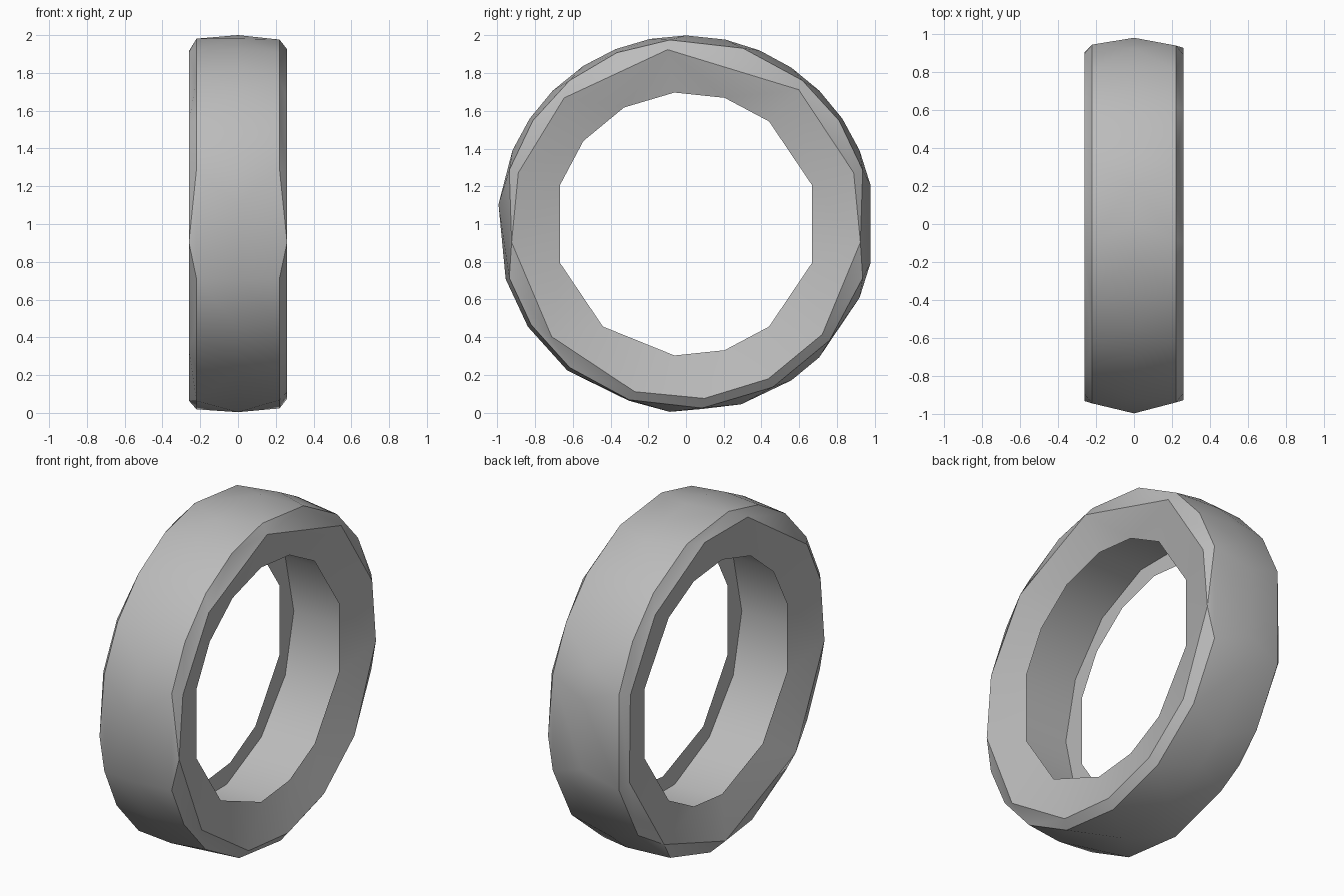
import bpy, bmesh, math

cube = bpy.data.objects.get("Cube")
if cube:
    bpy.data.objects.remove(cube)

# Material
rubber = bpy.data.materials.new("grey_rubber")
rubber.use_nodes = True
grey = (0.5, 0.5, 0.5, 1)
rubber.diffuse_color = grey
rubber.node_tree.nodes["Principled BSDF"].inputs["Base Color"].default_value = grey

# Corner angles of each irregular ring, in degrees around the axle
BEAD = [17, 51, 73, 95, 118, 141, 163, 197, 231, 265, 287, 309, 343]
WALL_LEFT = [17, 50, 96, 134, 163, 186, 220, 253, 276, 298, 321, 354]
WALL_RIGHT = [17, 45, 78, 103, 145, 163, 186, 225, 270, 308, 345]
SHOULDER = [17, 34, 51, 72, 95, 112, 129, 146, 163, 197, 213, 231, 252, 275, 298, 321, 343]
CROWN = [12, 23, 34, 45, 56, 67, 78, 90, 101, 112, 123, 135, 146, 157, 174,
         197, 213, 231, 265, 287, 304, 315, 337, 348]
LINER = [k * 360 / 14 for k in range(14)]

# Closed cross-section: (x, radius, corner angles)
SECTION = [
    (0.195, 0.70, BEAD),
    (0.26, 0.93, WALL_LEFT),
    (0.22, 0.98, SHOULDER),
    (0.0, 1.0, CROWN),
    (-0.22, 0.985, SHOULDER),
    (-0.26, 0.935, WALL_RIGHT),
    (-0.195, 0.70, BEAD),
    (-0.20, 0.81, LINER),
    (0.20, 0.81, LINER),
]

bm = bmesh.new()


def make_ring(x, radius, angles):
    ring = []
    for a in angles:
        t = math.radians(a)
        ring.append((a, bm.verts.new((x, radius * math.cos(t), 1 + radius * math.sin(t)))))
    return ring


def next_mid(ring, i):
    """Angle halfway along the ring's next edge."""
    if i >= len(ring):
        return math.inf
    after = ring[i + 1][0] if i + 1 < len(ring) else ring[0][0] + 360
    return (ring[i][0] + after) / 2


def zip_rings(a, b):
    """Join two rings of different corner counts with triangles."""
    i = j = 0
    while i < len(a) or j < len(b):
        va, vb = a[i % len(a)][1], b[j % len(b)][1]
        if next_mid(a, i) <= next_mid(b, j):
            i += 1
            bm.faces.new((va, vb, a[i % len(a)][1]))
        else:
            j += 1
            bm.faces.new((va, vb, b[j % len(b)][1]))


# Tyre shell: tread, dished side walls and hollow inside
rings = [make_ring(*s) for s in SECTION]
for k, ring in enumerate(rings):
    zip_rings(ring, rings[(k + 1) % len(rings)])
bmesh.ops.recalc_face_normals(bm, faces=bm.faces)

mesh = bpy.data.meshes.new("tyre")
bm.to_mesh(mesh)
bm.free()
mesh.materials.append(rubber)
tyre = bpy.data.objects.new("tyre", mesh)
bpy.context.collection.objects.link(tyre)

bpy.ops.object.select_all(action="DESELECT")
tyre.select_set(True)
bpy.context.view_layer.objects.active = tyre
bpy.ops.object.shade_smooth_by_angle(angle=math.radians(30))
